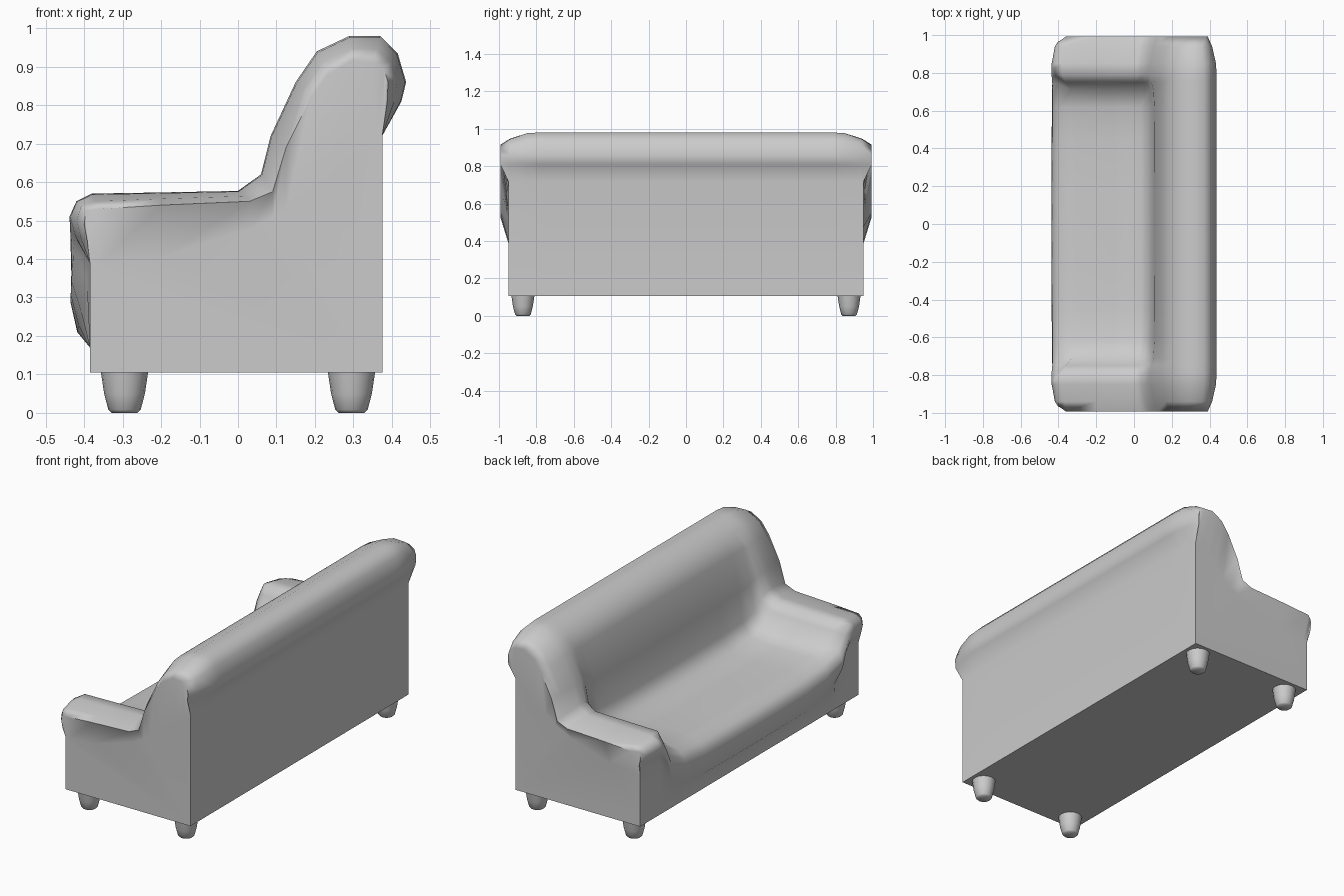
import bpy, bmesh, math

if "Cube" in bpy.data.objects:
    bpy.data.objects.remove(bpy.data.objects["Cube"])

grey = bpy.data.materials.new("grey fabric")
grey.diffuse_color = (0.6, 0.6, 0.6, 1)
grey.use_nodes = True
grey.node_tree.nodes["Principled BSDF"].inputs["Base Color"].default_value = grey.diffuse_color

# back roll shared by the seat and arm profiles (x, z)
BACK = [(.15, .86), (.205, .94), (.29, .98), (.37, .98), (.415, .935),
        (.437, .86), (.425, .81), (.375, .72), (.375, .105)]
SEAT = [(-.385, .105), (-.385, .17), (-.418, .21), (-.436, .29), (-.43, .34),
        (-.40, .38), (-.31, .405), (-.10, .40), (.04, .415), (.095, .49),
        (.11, .66)] + BACK
ARM = [(-.385, .105), (-.385, .17), (-.385, .39), (-.425, .46), (-.438, .51),
       (-.42, .55), (-.38, .57), (-.20, .573), (0, .577), (.06, .62),
       (.085, .72)] + BACK
# outer rim where the upholstery turns down to the side
RIM = [(-.385, .105), (-.385, .17), (-.385, .39), (-.392, .45), (-.40, .49),
       (-.395, .525), (-.36, .53), (-.20, .54), (.03, .55), (.09, .575),
       (.125, .69), (.19, .82), (.235, .88), (.295, .915), (.35, .91),
       (.38, .89), (.39, .86), (.388, .81), (.375, .72), (.375, .105)]
FLAT = {0, 1, 2, 18, 19}          # points that stay on the flat side
FRONT = {2, 3, 4, 5}              # arm fronts are a little narrower


def mix(a, b, t):
    return [(p[0] + (q[0] - p[0]) * t, p[1] + (q[1] - p[1]) * t) for p, q in zip(a, b)]


def fold(i, p):
    """Point where the overhang meets the flat side."""
    if i in FLAT:
        return p
    x = max(-.385, min(.375, p[0]))
    return (x, .39 + .33 * ((x + .385) / .76) ** 2.2)


WALL = [fold(i, p) for i, p in enumerate(RIM)]
half = [(.20, SEAT), (.45, mix(SEAT, ARM, .02)), (.62, mix(SEAT, ARM, .10)),
        (.71, mix(SEAT, ARM, .30)), (.75, mix(SEAT, ARM, .75)), (.79, ARM),
        (.85, mix(ARM, RIM, .06)), (.94, mix(ARM, RIM, .50)), (.993, RIM), (.95, WALL)]
stations = [(-y, p, -1) for y, p in reversed(half)] + [(0, SEAT, 1)] + [(y, p, 1) for y, p in half]


def side_y(i, y, s):
    y = abs(y)
    if i in FLAT:
        return s * min(y, .95)
    if i in FRONT:
        y = y + .035 if .65 < y < .82 else min(y, .968)
    return s * y


# upholstered shell lofted along its length
bm = bmesh.new()
rings = [[bm.verts.new((x, side_y(i, y, s), z)) for i, (x, z) in enumerate(prof)]
         for y, prof, s in stations]
n = len(SEAT)
for a, b in zip(rings, rings[1:]):
    for i in range(n):
        j = (i + 1) % n
        bm.faces.new((a[i], a[j], b[j], b[i]))
bm.faces.new(rings[0])
bm.faces.new(rings[-1])
bmesh.ops.remove_doubles(bm, verts=bm.verts, dist=.0005)
bmesh.ops.recalc_face_normals(bm, faces=bm.faces)


def finish(bm, name, angle):
    me = bpy.data.meshes.new(name)
    bm.to_mesh(me)
    bm.free()
    me.materials.append(grey)
    ob = bpy.data.objects.new(name, me)
    bpy.context.collection.objects.link(ob)
    bpy.ops.object.select_all(action='DESELECT')
    ob.select_set(True)
    bpy.context.view_layer.objects.active = ob
    bpy.ops.object.shade_smooth_by_angle(angle=math.radians(angle))
    return ob


body = finish(bm, "sofa_body", 80)
wn = body.modifiers.new("even shading", 'WEIGHTED_NORMAL')
wn.keep_sharp = True

# tapered round feet
LEG = [(.034, 0), (.042, .008), (.053, .05), (.062, .11)]
for sx, sy, name in ((-1, -1, "front_left_leg"), (-1, 1, "front_right_leg"),
                     (1, -1, "back_left_leg"), (1, 1, "back_right_leg")):
    bm = bmesh.new()
    loops = [[bm.verts.new((sx * .295 + r * math.cos(k * math.tau / 16),
                            sy * .872 + r * math.sin(k * math.tau / 16), z))
              for k in range(16)] for r, z in LEG]
    for a, b in zip(loops, loops[1:]):
        for k in range(16):
            j = (k + 1) % 16
            bm.faces.new((a[k], a[j], b[j], b[k]))
    bm.faces.new(loops[0][::-1])
    bm.faces.new(loops[-1])
    finish(bm, name, 50)
